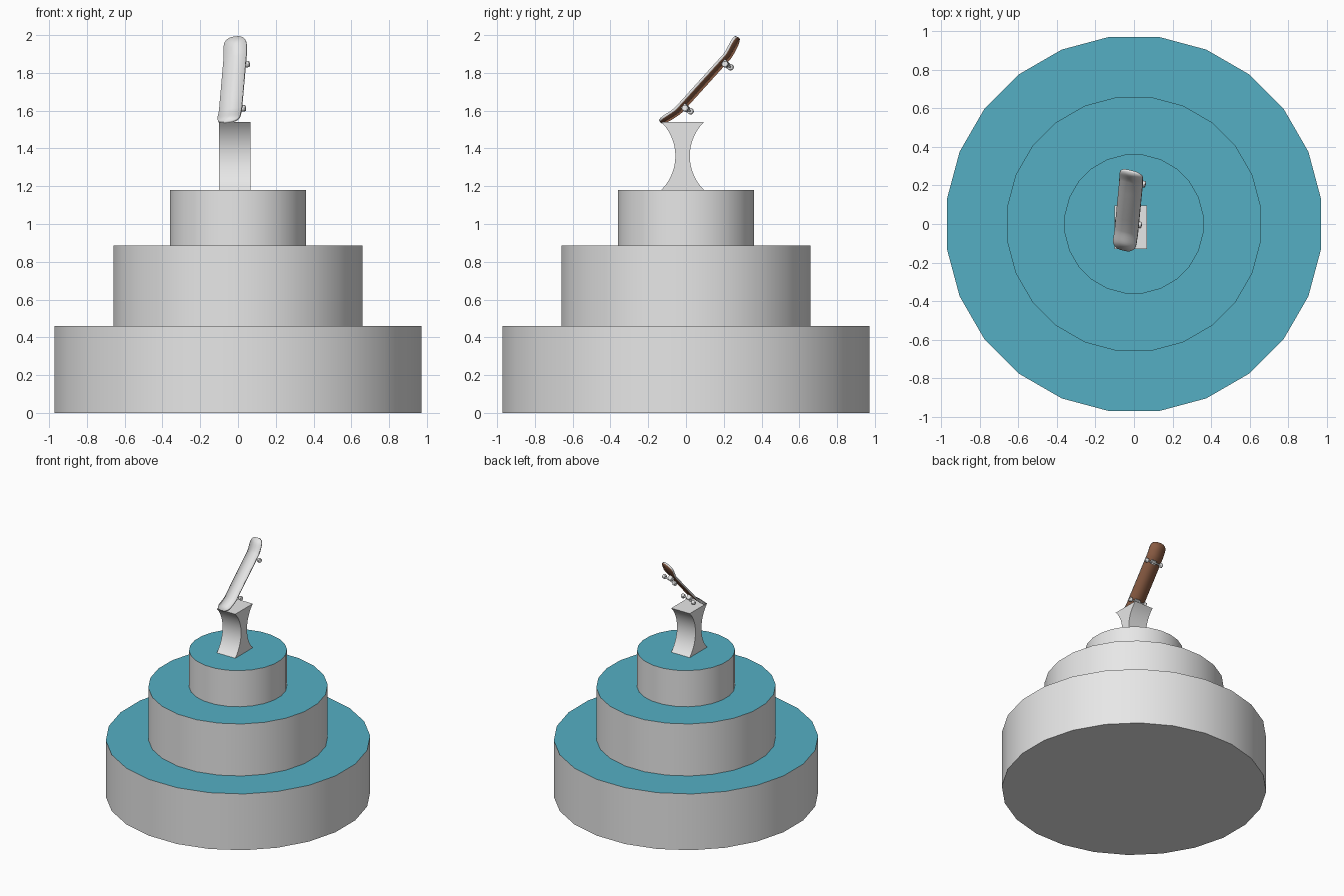
import bpy, bmesh, math
from mathutils import Matrix, Vector

cube = bpy.data.objects.get("Cube")
if cube:
    bpy.data.objects.remove(cube, do_unlink=True)


def material(name, rgb):
    m = bpy.data.materials.new(name)
    m.use_nodes = True
    m.diffuse_color = (*rgb, 1)
    m.node_tree.nodes["Principled BSDF"].inputs["Base Color"].default_value = (*rgb, 1)
    return m


grey = material("stone grey", (0.8, 0.8, 0.8))
teal = material("teal", (0.09, 0.43, 0.55))
brown = material("brown wood", (0.25, 0.105, 0.055))


def finish(obj, name, *mats):
    obj.name = name
    for m in mats:
        obj.data.materials.append(m)
    bpy.ops.object.select_all(action='DESELECT')
    obj.select_set(True)
    bpy.context.view_layer.objects.active = obj
    bpy.ops.object.shade_smooth_by_angle()
    return obj


def from_bmesh(bm, name, *mats):
    bmesh.ops.recalc_face_normals(bm, faces=bm.faces)
    mesh = bpy.data.meshes.new(name)
    bm.to_mesh(mesh)
    bm.free()
    obj = bpy.data.objects.new(name, mesh)
    bpy.context.collection.objects.link(obj)
    return finish(obj, name, *mats)


# Round tiers with teal tops
def tier(name, radius, z0, z1):
    bpy.ops.mesh.primitive_cylinder_add(vertices=24, radius=radius, depth=z1 - z0,
                                        location=(0, 0, (z0 + z1) / 2),
                                        rotation=(0, 0, math.radians(7.5)))
    obj = finish(bpy.context.object, name, grey, teal)
    for f in obj.data.polygons:
        f.material_index = int(f.normal.z > 0.9)


tier("bottom_tier", 0.98, 0, 0.46)
tier("middle_tier", 0.665, 0.46, 0.885)
tier("top_tier", 0.363, 0.885, 1.18)

# Pedestal: concave front and back, flat sides
half_h, half_d, waist = 0.18, 0.113, 0.038
sag = half_d - waist
arc_r = (half_h ** 2 + sag ** 2) / (2 * sag)
arc_a = math.asin(half_h / arc_r)
steps = 14
arc = []
for i in range(steps + 1):
    t = arc_a * (2 * i / steps - 1)
    arc.append((waist + arc_r * (1 - math.cos(t)), arc_r * math.sin(t)))
outline = arc + [(-d, h) for d, h in reversed(arc)]
bm = bmesh.new()
side = bm.faces.new([bm.verts.new((-0.1, d - 0.018, h + 1.36)) for d, h in outline])
swept = bmesh.ops.extrude_face_region(bm, geom=[side])["geom"]
bmesh.ops.translate(bm, vec=(0.167, 0, 0),
                    verts=[v for v in swept if isinstance(v, bmesh.types.BMVert)])
from_bmesh(bm, "pedestal", grey)

# Board frame: x across, y towards the nose, z out of the deck
along = Vector((0.065, 0.67, 0.74)).normalized()
across = Vector((0.958, -0.23, 0.145))
across = (across - along * across.dot(along)).normalized()
up = across.cross(along)
board = Matrix((across, along, up)).transposed().to_4x4()
board.translation = (-0.029, 0.085, 1.75)

# Deck: rounded ends, both kicked up
HALF_LEN, HALF_W, ROUND, FLAT = 0.303, 0.062, 0.055, 0.19


def kick(y):
    t = max(0, abs(y) - FLAT)
    return 0.3 * t * t / (t + 0.02)


half = [(y, HALF_W) for y in (0, 0.1, 0.19, 0.205, 0.22, 0.235)]
for i in range(9):
    t = math.radians(10 * i)
    half.append((HALF_LEN - ROUND + ROUND * math.sin(t) ** 0.8, HALF_W * math.cos(t) ** 0.8))
rows = [(-y, w) for y, w in reversed(half[1:])] + half
bm = bmesh.new()
edges = [[bm.verts.new((s * w, y, kick(y))) for s in (-1, 1)] for y, w in rows]
for (a, b), (c, d) in zip(edges, edges[1:]):
    bm.faces.new((a, b, d, c))
deck = from_bmesh(bm, "deck", grey, brown)
if deck.data.polygons[0].normal.z < 0:
    deck.data.flip_normals()
deck.matrix_world = board
solid = deck.modifiers.new("thickness", 'SOLIDIFY')
solid.thickness = 0.013
solid.offset = -1
solid.material_offset = 1


# Trucks and wheels
def rod(name, radius, length, pos):
    bpy.ops.mesh.primitive_cylinder_add(vertices=16, radius=radius, depth=length)
    obj = finish(bpy.context.object, name, grey)
    obj.matrix_world = board @ Matrix.Translation(pos) @ Matrix.Rotation(math.pi / 2, 4, 'Y')
    return obj


for end, y in (("rear", -0.158), ("front", 0.158)):
    rod(end + "_axle", 0.006, 0.12, (0, y, -0.043))
    bpy.ops.mesh.primitive_cube_add(size=1)
    base = finish(bpy.context.object, end + "_truck", grey)
    base.matrix_world = (board @ Matrix.Translation((0, y, -0.027))
                         @ Matrix.Diagonal((0.035, 0.03, 0.034, 1)))
    for label, s in (("right", -1), ("left", 1)):
        wheel = rod(f"{end}_{label}_wheel", 0.017, 0.024, (s * 0.058, y, -0.043))
        bevel = wheel.modifiers.new("rounding", 'BEVEL')
        bevel.width = 0.005
        bevel.segments = 2
